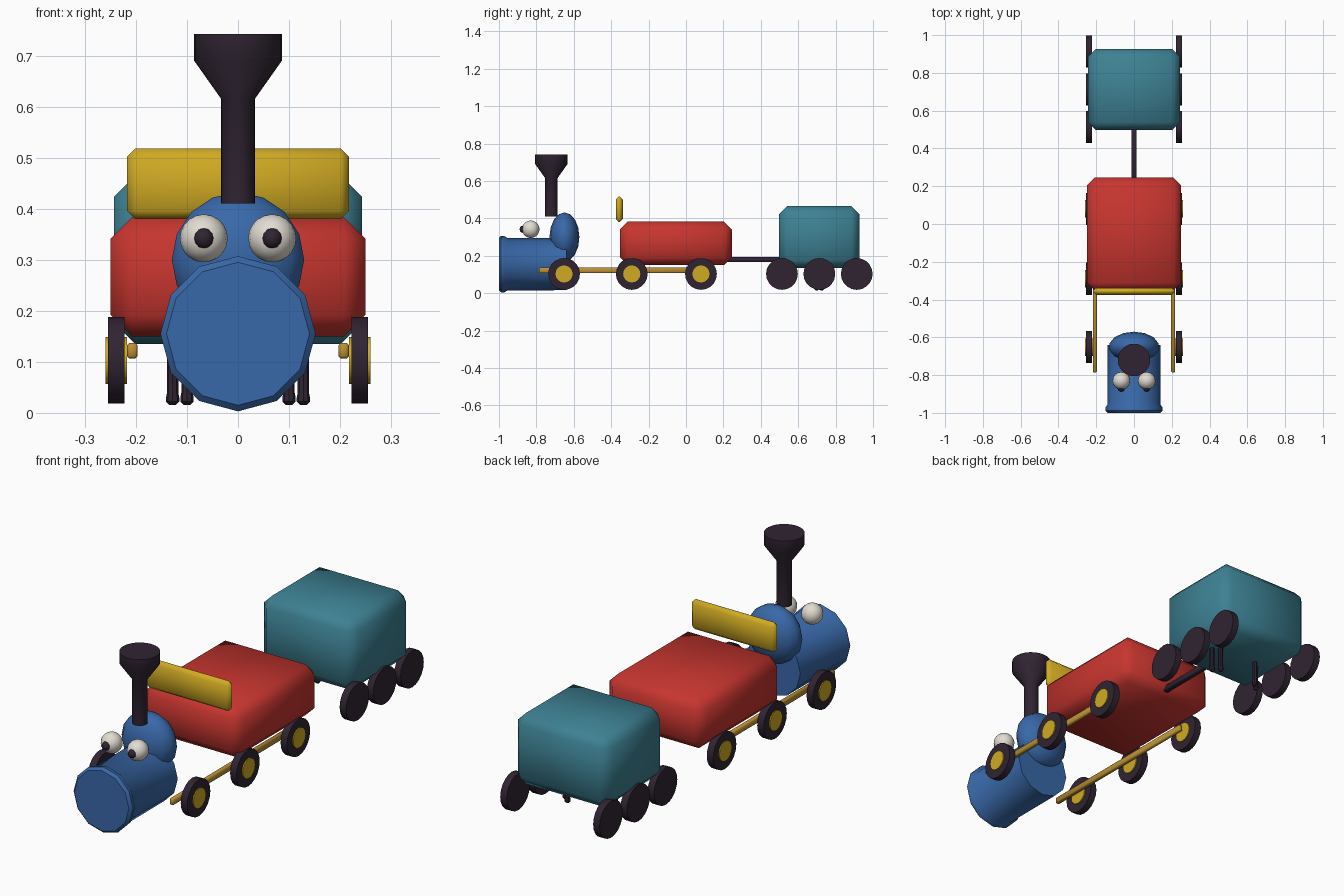
import bpy, math
from mathutils import Matrix

if "Cube" in bpy.data.objects:
    bpy.data.objects.remove(bpy.data.objects["Cube"])


def mat(name, r, g, b):
    m = bpy.data.materials.new(name)
    lin = [((c / 255 + 0.055) / 1.055) ** 2.4 for c in (r, g, b)]
    m.diffuse_color = (*lin, 1)
    m.use_nodes = True
    m.node_tree.nodes["Principled BSDF"].inputs["Base Color"].default_value = m.diffuse_color
    return m


BLUE = mat("blue", 56, 104, 168)
RED = mat("red", 199, 53, 47)
TEAL = mat("teal", 61, 129, 147)
YELLOW = mat("yellow", 208, 170, 35)
BRASS = mat("brass", 188, 145, 52)
DARK = mat("dark", 48, 36, 50)
WHITE = mat("white", 226, 221, 210)


def finish(name, material, angle=40):
    ob = bpy.context.object
    ob.name = name
    ob.data.materials.append(material)
    bpy.ops.object.shade_smooth_by_angle(angle=math.radians(angle))
    return ob


def box(name, material, lo, hi, bevel):
    bpy.ops.mesh.primitive_cube_add(size=1)
    ob = bpy.context.object
    size = [b - a for a, b in zip(lo, hi)]
    mid = [(a + b) / 2 for a, b in zip(lo, hi)]
    ob.data.transform(Matrix.Translation(mid) @ Matrix.Diagonal((*size, 1)))
    mod = ob.modifiers.new("chamfer", 'BEVEL')
    mod.width, mod.segments = bevel, 1
    bpy.ops.object.modifier_apply(modifier=mod.name)
    return finish(name, material, 50)


def ball(name, material, centre, radii, seg=16, rings=10):
    bpy.ops.mesh.primitive_uv_sphere_add(segments=seg, ring_count=rings, radius=1)
    ob = bpy.context.object
    ob.data.transform(Matrix.Translation(centre) @ Matrix.Diagonal((*radii, 1)))
    return finish(name, material, 60)


def lathe(name, material, profile, sides, matrix):
    """Turn (radius, height) points around local z, with capped ends."""
    verts, faces = [], []
    for r, h in profile:
        for i in range(sides):
            a = 2 * math.pi * i / sides
            verts.append((r * math.cos(a), r * math.sin(a), h))
    for k in range(len(profile) - 1):
        for i in range(sides):
            j = (i + 1) % sides
            faces.append((k * sides + i, k * sides + j,
                          (k + 1) * sides + j, (k + 1) * sides + i))
    faces.append(tuple(reversed(range(sides))))
    faces.append(tuple(range(len(verts) - sides, len(verts))))
    me = bpy.data.meshes.new(name)
    me.from_pydata(verts, [], faces)
    me.transform(matrix)
    ob = bpy.data.objects.new(name, me)
    bpy.context.collection.objects.link(ob)
    bpy.ops.object.select_all(action='DESELECT')
    ob.select_set(True)
    bpy.context.view_layer.objects.active = ob
    return finish(name, material)


def disc_x(name, material, radius, x0, x1, y, z, sides=20):
    m = Matrix.Translation((0, y, z)) @ Matrix.Rotation(math.pi / 2, 4, 'Y')
    return lathe(name, material, [(radius, x0), (radius, x1)], sides, m)


# Engine boiler with flared front rim
lathe("boiler", BLUE,
      [(0.14, 1.0), (0.152, 0.988), (0.15, 0.97), (0.14, 0.955), (0.139, 0.64)][::-1], 12,
      Matrix.Translation((0, 0, 0.155)) @ Matrix.Rotation(math.pi / 2, 4, 'X'))

# Rounded cab behind the boiler
ball("cab", BLUE, (0, -0.65, 0.30), (0.133, 0.08, 0.132), 14, 8)

# Chimney
lathe("chimney", DARK, [(0.033, 0.41), (0.033, 0.615), (0.086, 0.69), (0.086, 0.742)], 24,
      Matrix.Translation((0, -0.72, 0)))

# Front carriage, sign board and coupling bar
box("red_carriage", RED, (-0.25, -0.353, 0.15), (0.25, 0.245, 0.383), 0.042)
box("board", YELLOW, (-0.217, -0.375, 0.38), (0.217, -0.338, 0.518), 0.016)
box("coupling", DARK, (-0.013, 0.22, 0.167), (0.013, 0.55, 0.194), 0.003)

# Rear carriage
box("teal_carriage", TEAL, (-0.243, 0.497, 0.135), (0.243, 0.927, 0.465), 0.042)

for side, s in (("right", 1), ("left", -1)):
    # Eyes
    ball("eye_" + side, WHITE, (s * 0.067, -0.83, 0.342), (0.047,) * 3)
    ball("pupil_" + side, DARK, (s * 0.067, -0.87, 0.342), (0.02,) * 3, 8, 6)

    # Side rod joining the front wheels
    x0, x1 = sorted((s * 0.197, s * 0.217))
    box("side_rod_" + side, BRASS, (x0, -0.785, 0.107), (x1, 0.08, 0.137), 0.004)

    # Wheels, with hubs on the front three pairs
    for n, y in enumerate((-0.652, -0.29, 0.08, 0.513, 0.713, 0.913)):
        w0, w1 = sorted((s * 0.222, s * 0.255))
        disc_x(f"wheel_{side}_{n}", DARK, 0.085, w0, w1, y, 0.103)
        if n < 3:
            h0, h1 = sorted((s * 0.217, s * 0.26))
            disc_x(f"hub_{side}_{n}", YELLOW, 0.046, h0, h1, y, 0.103, 16)

    # Small posts beneath the rear carriage
    for n, (x, y) in enumerate(((0.128, 0.70), (0.1, 0.726))):
        lathe(f"post_{side}_{n}", DARK,
              [(0.006, 0.015), (0.013, 0.022), (0.013, 0.03), (0.011, 0.04), (0.011, 0.145)],
              8, Matrix.Translation((s * x, y, 0)))
